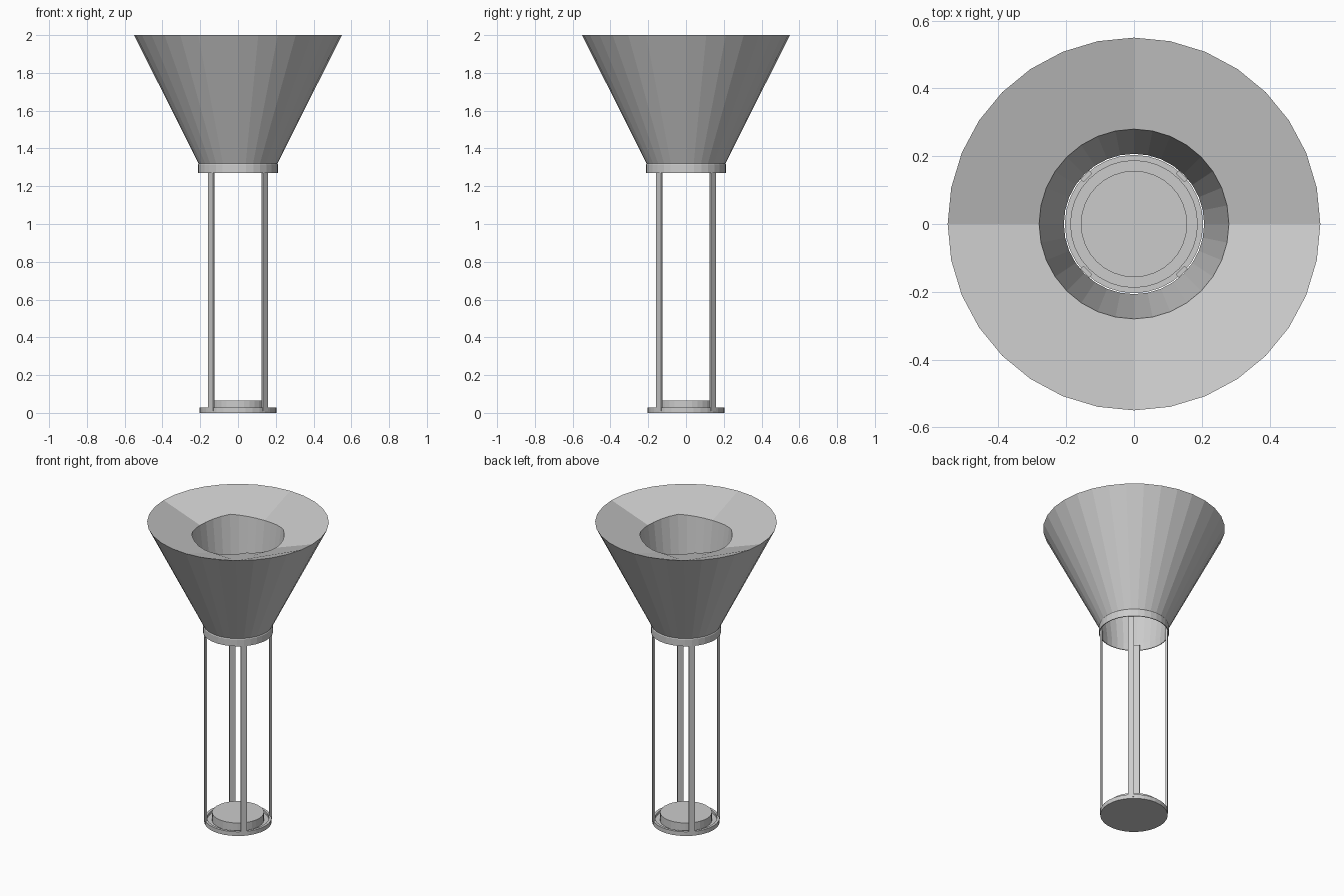
import bpy, bmesh
from math import sin, cos, pi

if "Cube" in bpy.data.objects:
    bpy.data.objects.remove(bpy.data.objects["Cube"])

N = 32  # sides of every round part


def finish(name, bm):
    bmesh.ops.recalc_face_normals(bm, faces=bm.faces)
    mesh = bpy.data.meshes.new(name)
    bm.to_mesh(mesh)
    bm.free()
    obj = bpy.data.objects.new(name, mesh)
    bpy.context.collection.objects.link(obj)
    return obj


def ring(bm, r, z, wave=0.0):
    return [bm.verts.new((r * cos(2 * pi * i / N), r * sin(2 * pi * i / N),
                          z - wave * abs(cos(4 * pi * i / N)))) for i in range(N)]


def bridge(bm, a, b):
    for i in range(N):
        j = (i + 1) % N
        bm.faces.new((a[i], a[j], b[j], b[i]))


# Funnel head: outer cone, straight collar, inner throat, dished top in four quarters
bm = bmesh.new()
profile = [(0.55, 2.0, 0), (0.209, 1.32, 0), (0.212, 1.315, 0), (0.212, 1.27, 0),
           (0.207, 1.27, 0), (0.207, 1.32, 0), (0.28, 1.925, 0.02)]
rings = [ring(bm, *p) for p in profile]
for a, b in zip(rings, rings[1:]):
    bridge(bm, a, b)
outer, inner = rings[0], rings[-1]
q = N // 4
for k in range(4):
    idx = [(k * q + i) % N for i in range(q + 1)]
    bm.faces.new([outer[i] for i in idx] + [inner[i] for i in reversed(idx)])
finish("funnel_head", bm)

# Base plate with raised rim and central disc
bm = bmesh.new()
rings = [ring(bm, r, z) for r, z in [(0.204, 0), (0.204, 0.028), (0.187, 0.028),
                                     (0.187, 0.012), (0.157, 0.012), (0.157, 0.065)]]
for a, b in zip(rings, rings[1:]):
    bridge(bm, a, b)
bm.faces.new(rings[0])
bm.faces.new(rings[-1])
finish("base_plate", bm)

# Four flat posts on the diagonals
for k in range(4):
    bm = bmesh.new()
    bmesh.ops.create_cube(bm, size=1)
    bmesh.ops.scale(bm, vec=(0.012, 0.036, 1.29), verts=bm.verts)
    bmesh.ops.translate(bm, vec=(0.199, 0, 0.655), verts=bm.verts)
    post = finish(f"post_{k + 1}", bm)
    post.rotation_euler.z = pi / 4 + k * pi / 2
